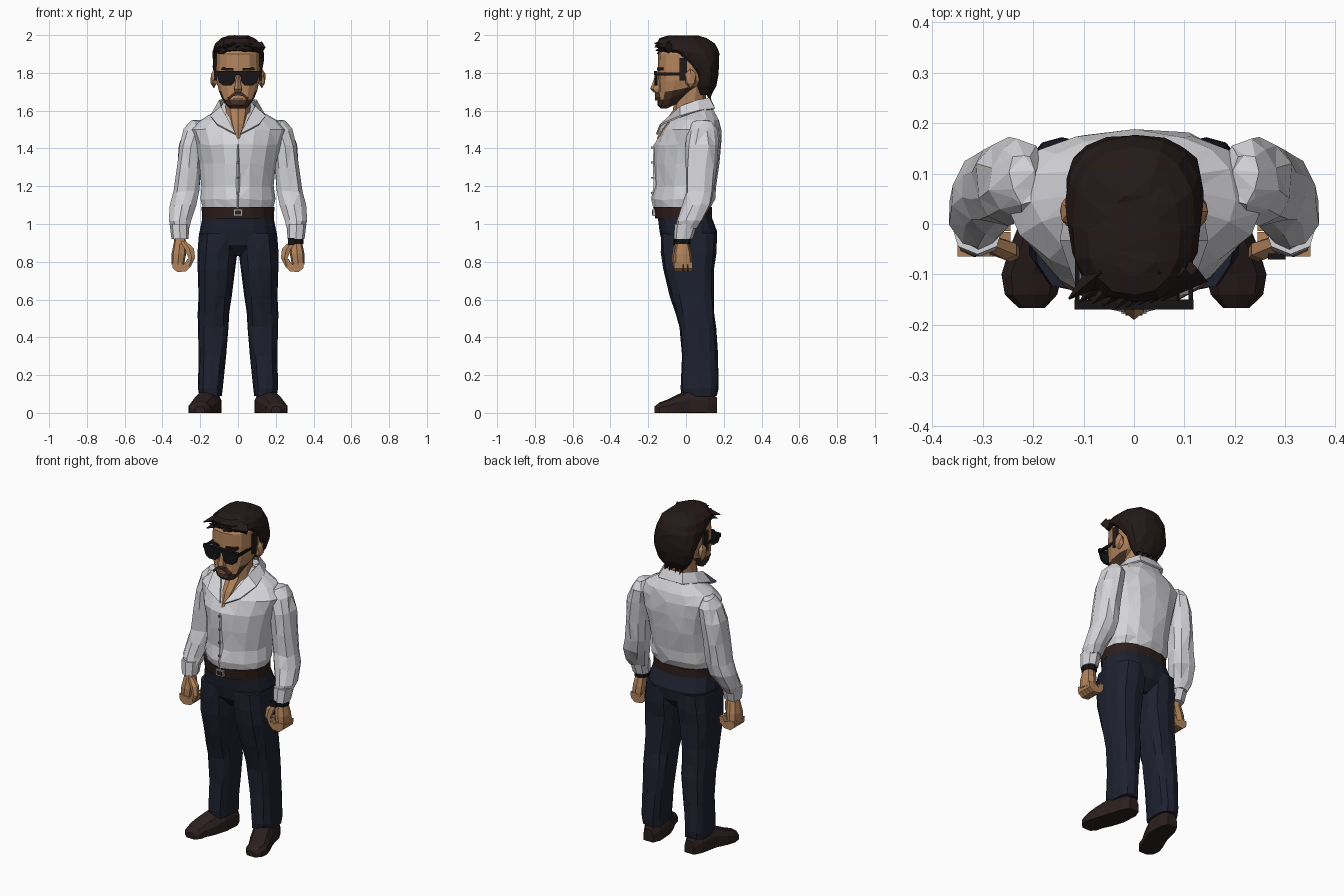
import bpy, bmesh, math, random
from mathutils import Vector, Matrix

random.seed(4)
if "Cube" in bpy.data.objects:
    bpy.data.objects.remove(bpy.data.objects["Cube"])


def colour(name, r, g, b):
    m = bpy.data.materials.new(name)
    m.use_nodes = True
    m.diffuse_color = (r, g, b, 1)
    bsdf = m.node_tree.nodes["Principled BSDF"]
    bsdf.inputs["Base Color"].default_value = (r, g, b, 1)
    bsdf.inputs["Roughness"].default_value = 0.8
    return m


SHIRT = colour("white shirt", .66, .66, .69)
SKIN = colour("tan skin", .44, .225, .105)
HAIR = colour("dark brown hair", .017, .01, .009)
BEARD = colour("brown beard", .06, .03, .019)
TROUSERS = colour("navy trousers", .013, .015, .028)
LEATHER = colour("brown leather", .027, .013, .01)
SHOE = colour("dark shoe", .024, .014, .013)
BLACK = colour("black frame", .008, .007, .007)
METAL = colour("grey metal", .4, .4, .4)


def finish(name, bm, *mats):
    bmesh.ops.recalc_face_normals(bm, faces=bm.faces)
    mesh = bpy.data.meshes.new(name)
    bm.to_mesh(mesh)
    bm.free()
    for m in mats:
        mesh.materials.append(m)
    ob = bpy.data.objects.new(name, mesh)
    bpy.context.collection.objects.link(ob)
    return ob


def loft(name, rows, mat, n=12, p=2.3, front=None, along="z", side=1, rough=0, shape=None):
    """Skin rounded sections; a row is position, then low and high of both other axes."""
    bm = bmesh.new()
    rings = []
    rng = random.Random(7)
    for t, a0, a1, b0, b1 in rows:
        ring = []
        for k in range(n):
            ang = math.tau * k / n - math.pi / 2
            c, s = math.cos(ang), math.sin(ang)
            e = 2 / (front if front and s < 0 else p)
            u = (a0 + a1) / 2 + (a1 - a0) / 2 * math.copysign(abs(c) ** e, c)
            v = (b0 + b1) / 2 + (b1 - b0) / 2 * math.copysign(abs(s) ** e, s)
            co = Vector((u, v, t) if along == "z" else (u, t, max(v, 0)))
            co += Vector(rng.uniform(-rough, rough) for _ in range(3))
            if shape:
                co = shape(co)
            co.x *= side
            ring.append(bm.verts.new(co))
        rings.append(ring)
    for low, high in zip(rings, rings[1:]):
        for k in range(n):
            j = (k + 1) % n
            bm.faces.new((low[k], low[j], high[j], high[k]))
    bm.faces.new(rings[0])
    bm.faces.new(rings[-1])
    if rough:
        bmesh.ops.triangulate(bm, faces=bm.faces)
    return finish(name, bm, mat)


def sym(rows):
    return [(z, -w, w, f, b) for z, w, f, b in rows]


def prism(name, outline, y0, y1, mat, side=1):
    """Extrude an x-z outline from y0 to y1."""
    bm = bmesh.new()
    face = bm.faces.new([bm.verts.new((x * side, y0, z)) for x, z in outline])
    ext = bmesh.ops.extrude_face_region(bm, geom=[face])
    bmesh.ops.translate(bm, vec=(0, y1 - y0, 0),
                        verts=[v for v in ext["geom"] if isinstance(v, bmesh.types.BMVert)])
    return finish(name, bm, mat)


def box(name, lo, hi, mat, side=1):
    outline = [(lo[0], lo[2]), (hi[0], lo[2]), (hi[0], hi[2]), (lo[0], hi[2])]
    return prism(name, outline, lo[1], hi[1], mat, side)


def spike(name, base, tip, r, mat, sides=4):
    base, tip = Vector(base), Vector(tip)
    d = tip - base
    bm = bmesh.new()
    m = Matrix.Translation((base + tip) / 2) @ d.to_track_quat("Z", "Y").to_matrix().to_4x4()
    bmesh.ops.create_cone(bm, cap_ends=True, segments=sides, radius1=r, radius2=.002,
                          depth=d.length, matrix=m)
    return finish(name, bm, mat)


# Shirt body, open neck and placket
body = [(1.08, .185, -.165, .13), (1.13, .195, -.178, .15), (1.2, .19, -.165, .16),
        (1.32, .2, -.168, .18), (1.42, .225, -.165, .19), (1.5, .25, -.125, .185),
        (1.55, .205, -.085, .175), (1.6, .12, -.03, .15), (1.64, .08, 0, .13)]
loft("shirt_body", sym(body), SHIRT, 16, 2.5, 1.75, rough=.005)
loft("neck", sym([(1.45, .012, -.155, -.1), (1.53, .05, -.122, .05), (1.6, .068, -.07, .1),
                  (1.73, .07, -.05, .11)]), SKIN, 10, 2)
loft("placket", sym([(z, .016, f - .007, f + .03) for z, w, f, b in body[:5]]), SHIRT, 4, 6)
for z in (1.16, 1.24, 1.32, 1.4):
    box("shirt_button", (-.005, -.184, z), (.005, -.17, z + .01), METAL)

# Folded collar
top = [(0, .125, 1.665), (.06, .12, 1.665), (.095, .06, 1.655), (.088, -.03, 1.62), (.012, -.155, 1.475)]
low = [(0, .15, 1.61), (.08, .15, 1.61), (.125, .07, 1.6), (.145, -.03, 1.57), (.11, -.135, 1.525)]
bm = bmesh.new()
for s in (1, -1):
    a, b = ([bm.verts.new((x * s, y, z)) for x, y, z in e] for e in (top, low))
    for k in range(4):
        bm.faces.new((a[k], a[k + 1], b[k + 1], b[k]))
bmesh.ops.remove_doubles(bm, verts=bm.verts, dist=.0001)
mod = finish("collar", bm, SHIRT).modifiers.new("thickness", "SOLIDIFY")
mod.thickness, mod.offset = .01, 0

# Belt and trouser seat
loft("belt", sym([(1.03, .19, -.163, .137), (1.09, .193, -.17, .137)]), LEATHER, 16, 2.5, 2)
box("buckle", (-.025, -.178, 1.042), (.025, -.16, 1.08), METAL)
box("buckle_centre", (-.017, -.181, 1.05), (.017, -.17, 1.072), LEATHER)
loft("trouser_seat", sym([(.83, .11, -.07, .1), (.89, .2, -.125, .155), (.96, .203, -.14, .165),
                          (1.04, .187, -.15, .135)]), TROUSERS, 16, 2.6, 2.2)

for s, label in ((1, "left"), (-1, "right")):
    # Legs and shoes
    loft(label + "_trouser_leg",
         [(.09, .083, .205, -.02, .165), (.13, .08, .212, -.028, .172), (.3, .066, .211, -.025, .167),
          (.45, .048, .21, -.035, .163), (.53, .042, .21, -.055, .15), (.62, .03, .21, -.085, .145),
          (.76, .012, .213, -.118, .15), (.85, .002, .214, -.13, .162), (.95, .004, .205, -.135, .16)],
         TROUSERS, 12, 2.7, side=s, rough=.004)
    loft(label + "_shoe",
         [(.165, .105, .17, -.04, .08), (.12, .085, .195, -.05, .115), (.02, .088, .222, -.05, .125),
          (-.05, .115, .25, -.05, .095), (-.1, .14, .265, -.04, .07), (-.14, .15, .258, -.03, .055),
          (-.166, .175, .23, -.02, .035)], SHOE, 10, 2.5, along="y", side=s)
    # Sleeve and cuff
    loft(label + "_sleeve",
         [(.98, .262, .355, -.05, .06), (1.02, .25, .367, -.045, .09), (1.1, .222, .36, -.018, .132),
          (1.17, .2, .346, -.002, .15), (1.3, .195, .33, 0, .162), (1.42, .18, .31, 0, .172),
          (1.5, .17, .285, .01, .165), (1.545, .19, .245, .04, .14)],
         SHIRT, 10, 2.2, side=s, rough=.006)
    loft(label + "_cuff", [(.92, .262, .352, -.065, .035), (1, .258, .362, -.06, .06)],
         SHIRT, 8, 2.3, side=s)
    # Loosely closed hand
    loft(label + "_palm", [(.94, .28, .335, -.045, .01), (.9, .275, .34, -.052, .015),
                           (.84, .275, .352, -.065, .03), (.785, .285, .352, -.065, .035)],
         SKIN, 8, 2.6, side=s)
    for k in range(4):
        y = -.064 + k * .025
        prism(label + "_finger", [(.35, .8), (.345, .765), (.32, .745), (.275, .75), (.25, .775),
                                  (.245, .81), (.268, .815), (.285, .785), (.31, .8)],
              y, y + .023, SKIN, s)
    loft(label + "_thumb", [(.775, .25, .268, -.07, -.045), (.82, .225, .265, -.075, -.04),
                            (.87, .23, .285, -.07, -.03), (.91, .275, .31, -.05, -.02)],
         SKIN, 6, 2.5, side=s)
    # Ear, sideburn and brow
    bm = bmesh.new()
    bmesh.ops.create_icosphere(bm, subdivisions=1, radius=1, matrix=Matrix.Translation(
        (s * .127, .025, 1.77)) @ Matrix.Diagonal((.022, .034, .052, 1)))
    finish(label + "_ear", bm, SKIN)
    box(label + "_sideburn", (.1, -.035, 1.76), (.126, .005, 1.88), HAIR, s)
    prism(label + "_eyebrow", [(.022, 1.812), (.09, 1.815), (.085, 1.828), (.025, 1.825)],
          -.153, -.12, HAIR, s)
    # Sunglasses
    prism(label + "_lens", [(.012, 1.8), (.018, 1.75), (.035, 1.733), (.078, 1.733), (.1, 1.75),
                            (.115, 1.8)], -.168, -.152, BLACK, s)
    box(label + "_temple", (.108, -.166, 1.787), (.117, .02, 1.803), BLACK, s)
    # Moustache half
    prism(label + "_moustache", [(0, 1.698), (.022, 1.696), (.055, 1.668), (.05, 1.655),
                                 (.025, 1.677), (0, 1.682)], -.163, -.11, BEARD, s)
box("glasses_brow_bar", (-.118, -.169, 1.79), (.118, -.15, 1.81), BLACK)

# Watch on the left wrist
loft("watch_strap", [(.893, .266, .346, -.06, .024), (.922, .264, .348, -.062, .026)], BLACK, 8)
box("watch_face", (.265, -.07, .89), (.3, -.058, .925), BLACK)


# Head, with the jaw rising towards the ears and a bearded chin
def jaw(co):
    co.z += max(0, co.y + .1) * .5 * max(0, min(1, (1.74 - co.z) / .1))
    return co


head = loft("head", sym([(1.612, .045, -.135, -.03), (1.63, .065, -.152, .01), (1.66, .088, -.15, .05),
                         (1.7, .104, -.146, .08), (1.76, .116, -.146, .11), (1.82, .118, -.15, .13),
                         (1.9, .115, -.147, .14), (1.96, .08, -.1, .1)]), SKIN, 14, 2.5, 2.6, shape=jaw)
head.data.materials.append(BEARD)
for f in head.data.polygons:
    c = f.center
    if c.z < 1.67 or (c.z < 1.72 and -.1 < c.y < .03 and abs(c.x) > .06):
        f.material_index = 1
loft("nose", sym([(1.697, .018, -.172, -.12), (1.715, .023, -.19, -.12), (1.75, .015, -.176, -.12),
                  (1.8, .01, -.158, -.12)]), SKIN, 6)
box("lower_lip", (-.025, -.158, 1.657), (.025, -.13, 1.667), SKIN)

# Hair cap, swept fringe and nape
loft("hair_cap", sym([(1.685, .075, .07, .135), (1.73, .105, .05, .158), (1.79, .125, .04, .172),
                      (1.83, .131, .005, .176), (1.87, .136, -.045, .177), (1.905, .137, -.09, .175),
                      (1.92, .134, -.15, .172), (1.955, .122, -.157, .155), (1.983, .092, -.14, .115),
                      (1.997, .05, -.1, .06)]), HAIR, 16, 2.3, rough=.003)
for k in range(9):
    x = .085 - k * .023
    z = 1.94 + random.uniform(-.015, .025)
    spike("fringe_lock", (x + .04, -.09, z), (x - .03, -.168 + abs(x) * .2, z - random.uniform(-.01, .035)),
          .032, HAIR)
for x in (-.05, -.02, .02, .05):
    spike("nape_lock", (x, .115, 1.7), (x, .128, 1.64), .022, HAIR, 3)
